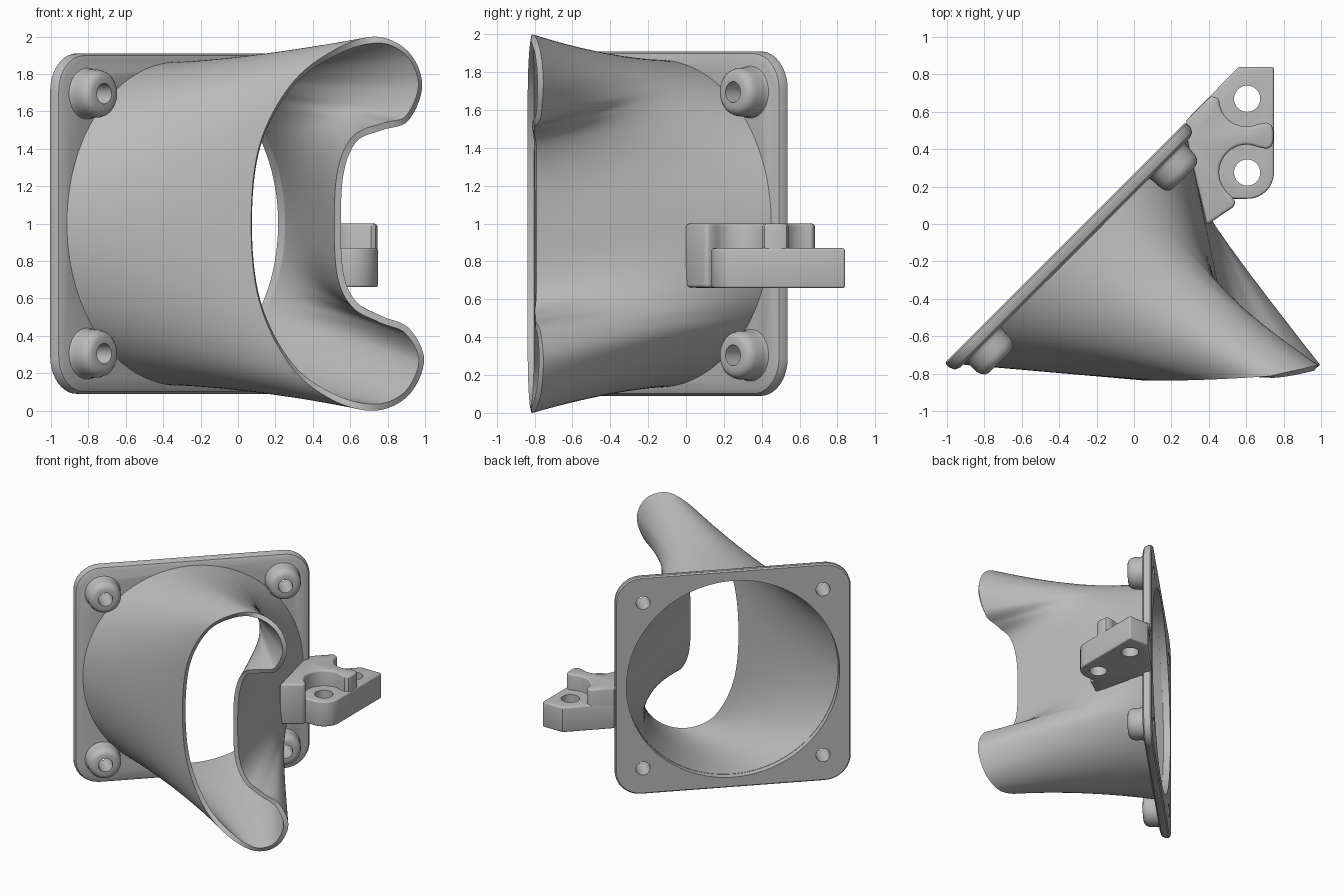
import bpy, bmesh, math
from mathutils import Matrix, Vector

if "Cube" in bpy.data.objects:
    bpy.data.objects.remove(bpy.data.objects["Cube"])

grey = bpy.data.materials.new("grey_plastic")
grey.use_nodes = True
grey.diffuse_color = (0.5, 0.5, 0.5, 1)
grey.node_tree.nodes["Principled BSDF"].inputs["Base Color"].default_value = (0.5, 0.5, 0.5, 1)

# Flange frame: local x along the flange, local y up, local z out of its front
S = math.sqrt(0.5)
FLANGE = Matrix(((S, 0, S, -0.368), (S, 0, -S, -0.099), (0, 1, 0, 1), (0, 0, 0, 1)))
HALF, THICK, BOLT = 0.91, 0.075, 0.695
R_OUT, R_IN, R_BOLT = 0.865, 0.822, 0.055


def finish(name, bm):
    bmesh.ops.recalc_face_normals(bm, faces=bm.faces)
    mesh = bpy.data.meshes.new(name)
    bm.to_mesh(mesh)
    bm.free()
    mesh.materials.append(grey)
    obj = bpy.data.objects.new(name, mesh)
    bpy.context.collection.objects.link(obj)
    return obj


def activate(obj):
    bpy.ops.object.select_all(action="DESELECT")
    obj.select_set(True)
    bpy.context.view_layer.objects.active = obj


def smooth(obj, angle=35):
    activate(obj)
    bpy.ops.object.shade_smooth_by_angle(angle=math.radians(angle))


def skin(name, rings, caps=False, loop=False):
    """Join rings of points with quads, capped or closed on themselves."""
    bm = bmesh.new()
    rows = [[bm.verts.new(p) for p in ring] for ring in rings]
    pairs = list(zip(rows, rows[1:])) + ([(rows[-1], rows[0])] if loop else [])
    for a, b in pairs:
        for i in range(len(a)):
            j = (i + 1) % len(a)
            bm.faces.new((a[i], a[j], b[j], b[i]))
    if caps:
        bm.faces.new(rows[0])
        bm.faces.new(rows[-1])
    return finish(name, bm)


def circle(radius, height, centre=(0, 0), steps=48):
    return [Vector((centre[0] + radius * math.cos(math.tau * i / steps),
                    centre[1] + radius * math.sin(math.tau * i / steps), height))
            for i in range(steps)]


def drill(obj, centre, radius, low, high, frame=Matrix(), steps=48):
    cutter = skin("cutter", [[frame @ p for p in circle(radius, h, centre, steps)]
                             for h in (low, high)], caps=True)
    cutter.hide_render = True
    mod = obj.modifiers.new("hole", "BOOLEAN")
    mod.operation, mod.solver, mod.object = "DIFFERENCE", "EXACT", cutter
    activate(obj)
    bpy.ops.object.modifier_apply(modifier=mod.name)
    bpy.data.objects.remove(cutter)


# Flange: rounded square with a softened front edge
def rounded_square(inset, height, corner=0.2, steps=10):
    r, c = corner - inset, HALF - corner
    points = []
    for q in range(4):
        sx, sy = ((1, 1), (-1, 1), (-1, -1), (1, -1))[q]
        for i in range(steps + 1):
            a = math.pi / 2 * (q + i / steps)
            points.append(FLANGE @ Vector((sx * c + r * math.cos(a), sy * c + r * math.sin(a), height)))
    return points


flange = skin("flange", [rounded_square(d, h) for d, h in
                         ((0.01, 0), (0, 0.01), (0, 0.035), (0.012, 0.063), (0.04, THICK))], caps=True)
drill(flange, (0, 0), R_IN + 0.002, -0.2, 0.2, FLANGE, 176)
corners = [(x * BOLT, y * BOLT) for x in (-1, 1) for y in (-1, 1)]
for corner in corners:
    drill(flange, corner, R_BOLT, -0.2, 0.2, FLANGE)
smooth(flange)

# Screw bosses: turned profile of radius and height, rounded at the top
BOSS = ((R_BOLT, 0.05), (0.14, 0.07), (0.134, 0.08), (0.13, 0.1), (0.128, 0.155),
        (0.12, 0.18), (0.105, 0.197), (0.085, 0.204), (R_BOLT, 0.204))
for n, corner in enumerate(corners):
    boss = skin(f"screw_boss_{n + 1}", [[FLANGE @ p for p in circle(r, h, corner)] for r, h in BOSS], loop=True)
    smooth(boss, 50)

# Duct: swept from a round inlet to a C-shaped outlet (inlet angle, x, z)
OUTLET = [(180, 0.07, 1), (155, 0.115, 1.42), (132, 0.28, 1.74), (111, 0.5, 1.92), (95, 0.73, 2),
          (84, 0.91, 1.92), (73, 0.985, 1.74), (61, 0.91, 1.55), (50, 0.77, 1.5), (36, 0.635, 1.44),
          (23, 0.565, 1.27), (8, 0.55, 1), (-4, 0.565, 0.73), (-14, 0.635, 0.58), (-24, 0.77, 0.505),
          (-32, 0.915, 0.44), (-40, 0.995, 0.27), (-56, 0.91, 0.08), (-75, 0.73, 0), (-100, 0.5, 0.06),
          (-125, 0.28, 0.24), (-153, 0.115, 0.58)]


def closed_spline(points, steps=8):
    n = len(points)
    result = []
    for i in range(n):
        p = [Vector(points[(i + k) % n]) for k in (-1, 0, 1, 2)]
        if i == 0:
            p[0].x += 360
        if i + 1 >= n:
            p[2].x -= 360
        if i + 2 >= n:
            p[3].x -= 360
        for s in range(steps):
            t = s / steps
            result.append(p[1] + (p[2] - p[0]) * t / 2
                          + (2 * p[0] - 5 * p[1] + 4 * p[2] - p[3]) * t ** 2 / 2
                          + (3 * p[1] - p[0] - 3 * p[2] + p[3]) * t ** 3 / 2)
    return result


def duct_ends(radius, inset):
    """Pairs of inlet and outlet points, the outlet moved square to the wall by inset."""
    curve = closed_spline(OUTLET)
    pairs = []
    for i, p in enumerate(curve):
        a = math.radians(p.x)
        inlet = FLANGE @ Vector((radius * math.cos(a), radius * math.sin(a), THICK - 0.02))
        ahead = curve[(i + 1) % len(curve)] - curve[i - 1]
        along = Vector((ahead.y, 0, ahead.z)).normalized()
        # the outlet edge bows gently and its inner bend sits further back
        y = -0.838 + 0.06 * (p.y - 0.08) ** 2 + 0.035 * max(0, -along.z)
        outlet = Vector((p.y, y, p.z))
        inward = (inlet - outlet).cross(along).normalized()
        pairs.append((inlet, outlet + inward * inset))
    return pairs


def sweep(a, b, t):
    point = a.lerp(b, t)
    point.z = a.z + (b.z - a.z) * t ** 1.45
    return point


ROWS = 20
outer, inner = duct_ends(R_OUT, 0), duct_ends(R_IN, 0.036)
shell = [[sweep(a, b, k / ROWS) for a, b in outer] for k in range(ROWS + 1)]
shell += [[sweep(a, b, k / ROWS) for a, b in inner] for k in range(ROWS, -1, -1)]
smooth(skin("duct", shell, loop=True), 35)


# Side bracket: low slab with two holes, raised web wrapped round them
def slab(name, outline, low, high, bevel):
    obj = skin(name, [[Vector((x, y, h)) for x, y in outline] for h in (low, high)], caps=True)
    mod = obj.modifiers.new("soft_edges", "BEVEL")
    mod.width, mod.segments = bevel, 3
    mod.limit_method, mod.angle_limit = "ANGLE", math.radians(60)
    activate(obj)
    bpy.ops.object.modifier_apply(modifier=mod.name)
    return obj


def arc(centre, radius, start, end, steps=16):
    angles = [math.radians(start + (end - start) * i / steps) for i in range(steps + 1)]
    return [(centre[0] + radius * math.cos(a), centre[1] + radius * math.sin(a)) for a in angles]


HOLES = ((0.605, 0.275), (0.605, 0.67))
base = slab("bracket_base", [(0.41, 0.04), (0.53, 0.135)] + arc((0.608, 0.275), 0.14, 270, 360)
            + [(0.748, 0.84), (0.56, 0.84), (0.28, 0.555), (0.285, 0.44)], 0.66, 0.87, 0.012)
for hole in HOLES:
    drill(base, hole, 0.07, 0.5, 1.1)
smooth(base)

web = slab("bracket_web", [(0.39, -0.005), (0.53, 0.09), (0.545, 0.115)] + arc(HOLES[0], 0.15, 235, 85)
           + [(0.67, 0.41), (0.71, 0.402), (0.735, 0.415), (0.745, 0.445), (0.745, 0.5),
              (0.735, 0.53), (0.71, 0.542), (0.67, 0.535)]
           + arc(HOLES[1], 0.15, 275, 180) + [(0.41, 0.685), (0.28, 0.555), (0.285, 0.44)],
           0.663, 1, 0.025)
smooth(web)
